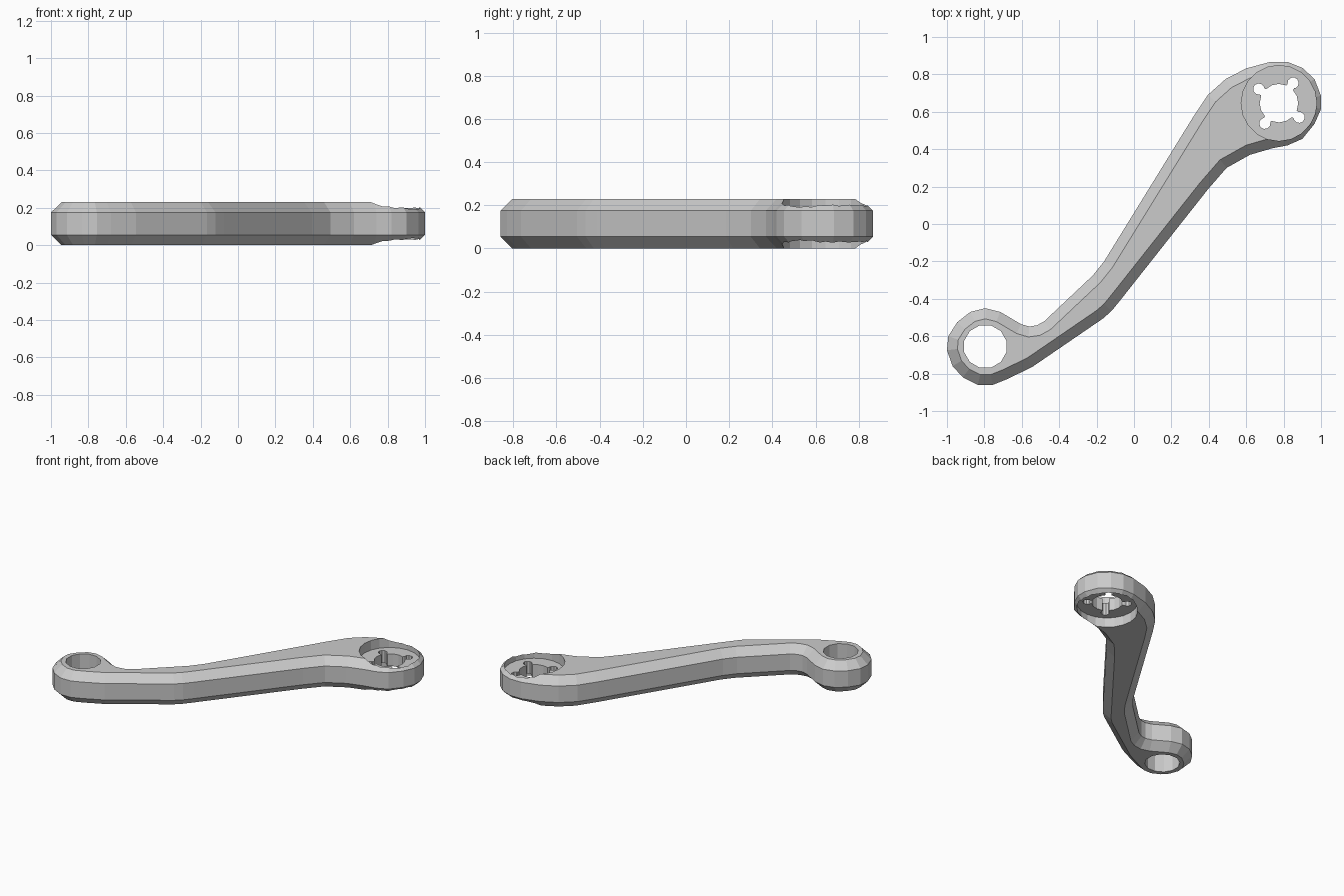
import bpy, bmesh, math
from mathutils import Vector, Matrix

if "Cube" in bpy.data.objects:
    bpy.data.objects.remove(bpy.data.objects["Cube"])

H, C = 0.23, 0.055           # thickness and edge chamfer
EYE = (-0.795, -0.655)       # centre of the plain eye
HUB = (0.775, 0.646)         # centre of the recessed hub

# Plan outline of the arm, counter-clockwise from the bottom of the eye
OUTLINE = [Vector(p) for p in (
    (-0.835, -0.86), (-0.755, -0.86), (-0.68, -0.83), (-0.545, -0.765), (-0.165, -0.505),
    (-0.12, -0.465), (-0.075, -0.41), (0.395, 0.185), (0.495, 0.30), (0.62, 0.37),
    (0.74, 0.405), (0.82, 0.42), (0.90, 0.455), (0.965, 0.535), (1.0, 0.615),
    (1.0, 0.685), (0.965, 0.775), (0.90, 0.835), (0.82, 0.867), (0.73, 0.867),
    (0.60, 0.832), (0.49, 0.775), (0.395, 0.69), (0.315, 0.57), (-0.16, -0.20),
    (-0.22, -0.275), (-0.48, -0.52), (-0.52, -0.542), (-0.56, -0.548), (-0.605, -0.535),
    (-0.715, -0.47), (-0.795, -0.45), (-0.875, -0.47), (-0.945, -0.525), (-0.993, -0.60),
    (-1.0, -0.675), (-0.97, -0.76), (-0.915, -0.82))]


def inset(pts, d):
    """Mitred inward offset of a counter-clockwise polygon."""
    out = []
    for i, p in enumerate(pts):
        a = (p - pts[i - 1]).normalized()
        b = (pts[(i + 1) % len(pts)] - p).normalized()
        na, nb = Vector((-a.y, a.x)), Vector((-b.y, b.x))
        out.append(p + (na + nb) * d / (1 + na.dot(nb)))
    return out


def finish(bm, name):
    bmesh.ops.recalc_face_normals(bm, faces=bm.faces)
    me = bpy.data.meshes.new(name)
    bm.to_mesh(me)
    bm.free()
    ob = bpy.data.objects.new(name, me)
    bpy.context.collection.objects.link(ob)
    return ob


def cylinder(name, centre, r, z0, z1, n, turn=0.0):
    bm = bmesh.new()
    m = Matrix.Translation((*centre, (z0 + z1) / 2)) @ Matrix.Rotation(turn, 4, 'Z')
    bmesh.ops.create_cone(bm, cap_ends=True, segments=n, radius1=r, radius2=r,
                          depth=z1 - z0, matrix=m)
    return finish(bm, name)


def slot(name, centre, angle, length, width):
    bm = bmesh.new()
    m = (Matrix.Translation((*centre, H / 2)) @ Matrix.Rotation(angle, 4, 'Z')
         @ Matrix.Translation((length / 2, 0, 0)) @ Matrix.Diagonal((length, width, 2 * H, 1)))
    bmesh.ops.create_cube(bm, size=1, matrix=m)
    return finish(bm, name)


# Chamfered arm body: four stacked outlines, bridged and capped
bm = bmesh.new()
inner = inset(OUTLINE, C)
rings = [[bm.verts.new((p.x, p.y, z)) for p in pts]
         for pts, z in ((inner, 0), (OUTLINE, C), (OUTLINE, H - C), (inner, H))]
n = len(OUTLINE)
for lo, hi in zip(rings, rings[1:]):
    for i in range(n):
        j = (i + 1) % n
        bm.faces.new((lo[i], lo[j], hi[j], hi[i]))
bm.faces.new(rings[0][::-1])
bm.faces.new(rings[-1])
arm = finish(bm, "lever_arm")

# Cutters: eye bore, hub recesses above and below, hub bore with four keyholes
cutters = [cylinder("eye_bore", EYE, 0.117, -0.1, H + 0.1, 12, math.radians(15)),
           cylinder("top_recess", HUB, 0.202, 0.16, H + 0.1, 20),
           cylinder("bottom_recess", HUB, 0.202, -0.1, 0.07, 20),
           cylinder("hub_bore", HUB, 0.103, -0.1, H + 0.1, 16)]
for k in range(4):
    a = math.radians(55 + 90 * k)
    tip = (HUB[0] + 0.132 * math.cos(a), HUB[1] + 0.132 * math.sin(a))
    cutters.append(slot("key_slot", HUB, a, 0.132, 0.042))
    cutters.append(cylinder("key_hole", tip, 0.03, -0.1, H + 0.1, 10, a + 0.1))

bpy.context.view_layer.objects.active = arm
for c in cutters:
    c.hide_render = True
    mod = arm.modifiers.new(c.name, 'BOOLEAN')
    mod.operation, mod.solver, mod.object = 'DIFFERENCE', 'EXACT', c
    bpy.ops.object.modifier_apply(modifier=mod.name)
    bpy.data.objects.remove(c)
